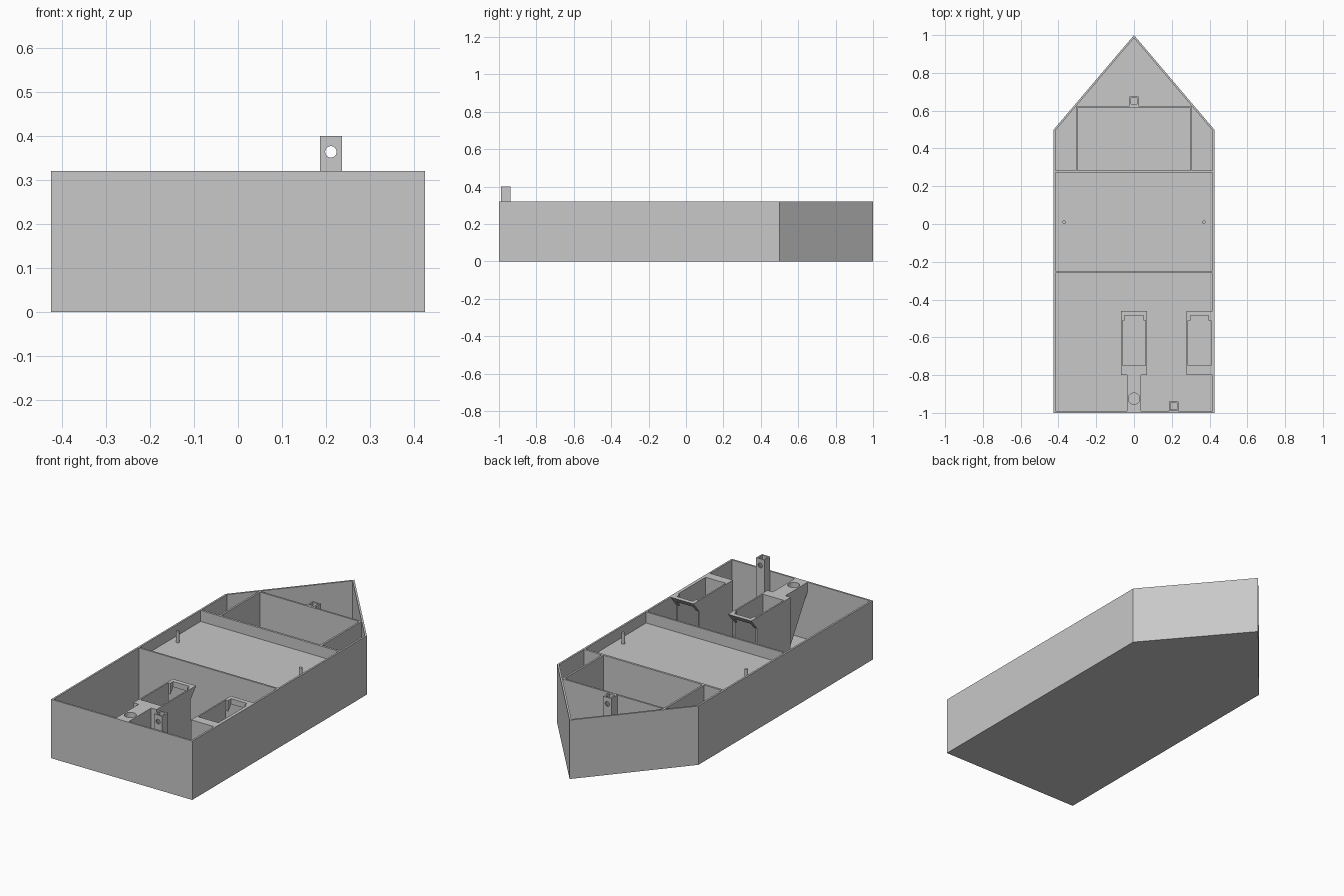
import bpy, bmesh
from mathutils import Vector, Matrix

cube = bpy.data.objects.get("Cube")
if cube:
    bpy.data.objects.remove(cube)

# Single plain material
grey = bpy.data.materials.new("plain_grey")
grey.use_nodes = True
colour = (0.58, 0.58, 0.58, 1)
grey.diffuse_color = colour
grey.node_tree.nodes["Principled BSDF"].inputs["Base Color"].default_value = colour

H, T = 0.32, 0.01            # hull height, wall thickness


def prism(name, points, lo, hi, axis="z", hollow=0, depth=0):
    """Extrude a profile along z (points x,y) or x (points y,z); optionally hollow the top."""
    bm = bmesh.new()
    place = (lambda p: (p[0], p[1], lo)) if axis == "z" else (lambda p: (lo, p[0], p[1]))
    face = bm.faces.new([bm.verts.new(place(p)) for p in points])
    out = bmesh.ops.extrude_face_region(bm, geom=[face])["geom"]
    step = Vector((0, 0, hi - lo)) if axis == "z" else Vector((hi - lo, 0, 0))
    bmesh.ops.translate(bm, vec=step, verts=[g for g in out if isinstance(g, bmesh.types.BMVert)])
    bmesh.ops.recalc_face_normals(bm, faces=bm.faces)
    if hollow:
        top = max(bm.faces, key=lambda f: f.calc_center_median().z)
        bmesh.ops.inset_region(bm, faces=[top], thickness=hollow, use_even_offset=True)
        pit = bmesh.ops.extrude_discrete_faces(bm, faces=[top])["faces"][0]
        bmesh.ops.translate(bm, vec=(0, 0, -depth), verts=pit.verts)
    return finish(name, bm)


def finish(name, bm):
    mesh = bpy.data.meshes.new(name)
    bm.to_mesh(mesh)
    bm.free()
    mesh.materials.append(grey)
    obj = bpy.data.objects.new(name, mesh)
    bpy.context.collection.objects.link(obj)
    return obj


def box(name, x0, x1, y0, y1, z0, z1, **kw):
    return prism(name, [(x0, y0), (x1, y0), (x1, y1), (x0, y1)], z0, z1, **kw)


def cylinder(name, radius, height, centre, turn="Z", sides=24):
    bm = bmesh.new()
    bmesh.ops.create_cone(bm, cap_ends=True, segments=sides, radius1=radius, radius2=radius, depth=height)
    if turn == "Y":
        bmesh.ops.rotate(bm, matrix=Matrix.Rotation(1.5708, 3, "X"), verts=bm.verts)
    bmesh.ops.translate(bm, vec=centre, verts=bm.verts)
    return finish(name, bm)


def drill(target, radius, height, centre, turn="Z"):
    cutter = cylinder(target.name + "_cutter", radius, height, centre, turn)
    cutter.hide_render = True
    cutter.hide_set(True)
    mod = target.modifiers.new("hole", "BOOLEAN")
    mod.operation = "DIFFERENCE"
    mod.solver = "EXACT"
    mod.object = cutter


# Hull: open tray with a pointed bow
W = 0.425
prism("hull", [(-W, -1), (W, -1), (W, 0.5), (0, 1), (-W, 0.5)], 0, H, hollow=T, depth=H - T)
inner = W - T

# Bulkheads and the raised deck between them
box("rear_bulkhead", -inner, inner, -0.26, -0.25, T, H)
box("bow_bulkhead", -inner, inner, 0.272, 0.284, T, H)
box("middle_deck", -inner, inner, -0.25, 0.272, 0.25, 0.26)

# Bow compartment walls
for side, s in (("left", 1), ("right", -1)):
    a, b = sorted((s * 0.298, s * 0.308))
    box(side + "_bow_wall", a, b, 0.284, 0.625, T, H)
    pin = cylinder(side + "_deck_pin", 0.009, 0.06, (s * 0.37, 0.01, 0.29), sides=16)
box("bow_cross_wall", -0.298, 0.298, 0.615, 0.625, T, H)

# Hollow square posts with a cross hole near the top
for name, x, y, top in (("bow_post", 0, 0.651, H), ("stern_mast", 0.211, -0.964, 0.4)):
    r = 0.025
    post = box(name, x - r, x + r, y - r, y + r, T, top, hollow=0.008, depth=0.1)
    drill(post, 0.013, 0.2 if top > H else 0.03, (x, y + (0 if top > H else r), top - 0.036), "Y")


# Open-fronted holders with an overhanging slotted lip
def holder(name, x0, x1):
    t = 0.008
    side = [(-0.8, T), (-0.51, T), (-0.51, 0.26), (-0.46, H), (-0.8, H)]
    for label, a in (("right", x0), ("left", x1 - t)):
        prism(f"{name}_{label}_plate", side, a, a + t, "x")
    box(name + "_back_block", x0 + t, x1 - t, -0.8, -0.75, T, H)
    prism(name + "_lip", [(-0.485, 0.29), (-0.46, H), (-0.485, H)], x0 + t, x1 - t, "x")
    cheek = [(-0.51, 0.26), (-0.485, 0.29), (-0.485, H), (-0.51, H)]
    for label, a, b in (("right", x0 + t, x0 + 0.02), ("left", x1 - 0.02, x1 - t)):
        prism(f"{name}_{label}_lip_cheek", cheek, a, b, "x")


holder("middle_holder", -0.07, 0.07)
holder("side_holder", 0.278, inner)

# Tapered bracket joining the middle holder to the stern, with a round hole
neck = prism("stern_bracket", [(-0.99, H), (-0.8, H), (-0.8, T), (-0.83, T), (-0.99, 0.27)],
             -0.038, 0.038, "x")
drill(neck, 0.03, 0.8, (0, -0.925, 0.2))
